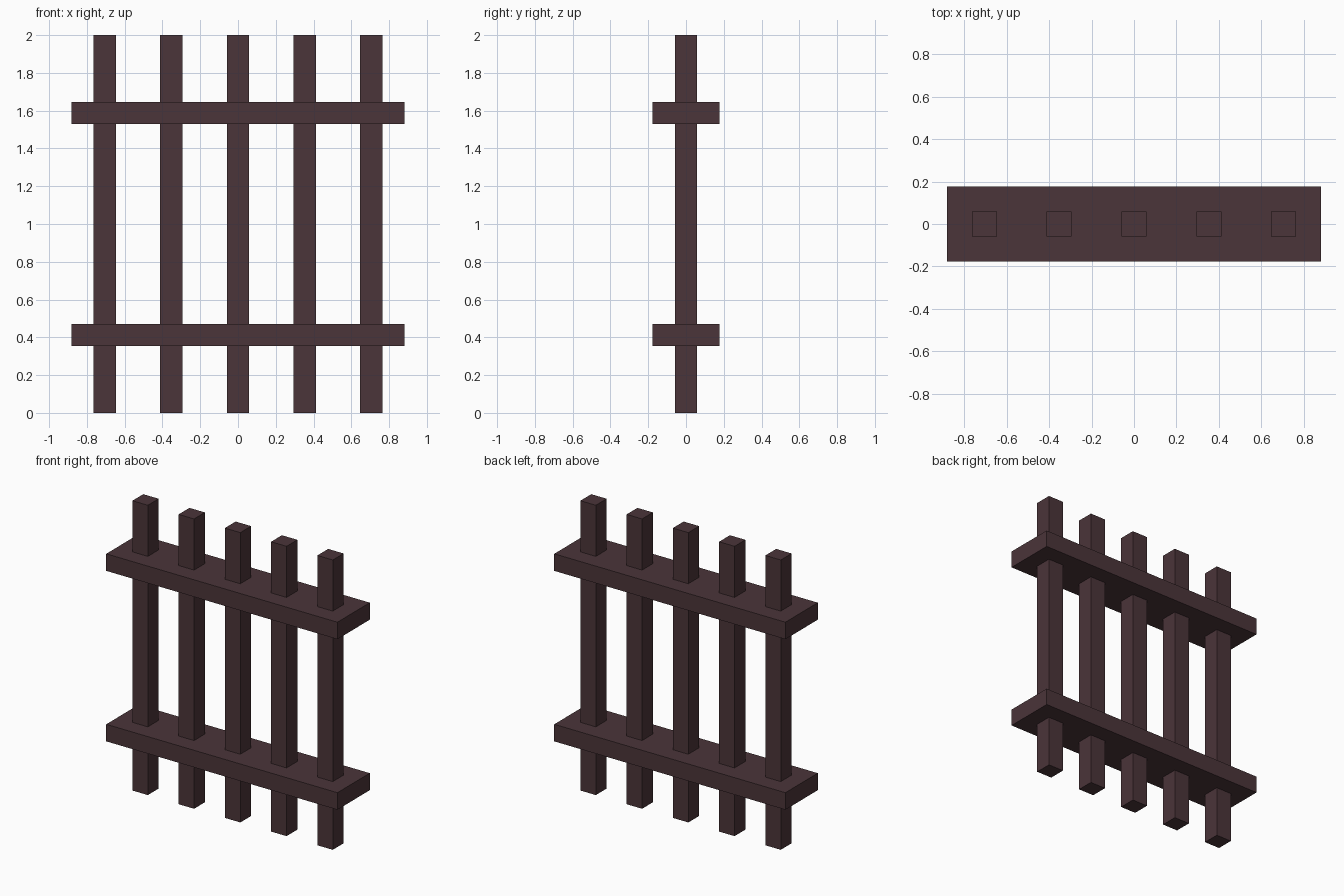
import bpy

# Remove the default cube
cube = bpy.data.objects.get("Cube")
if cube:
    bpy.data.objects.remove(cube, do_unlink=True)

U = 2 / 17  # bar thickness, the module for every size

# Single dark brown colour
COLOUR = (0.070, 0.035, 0.041, 1.0)
brown = bpy.data.materials.new("dark brown")
brown.use_nodes = True
brown.diffuse_color = COLOUR
bsdf = next(n for n in brown.node_tree.nodes if n.type == 'BSDF_PRINCIPLED')
bsdf.inputs["Base Color"].default_value = COLOUR
bsdf.inputs["Roughness"].default_value = 0.8


def box(name, size, centre):
    """Add a box with its size baked into the mesh."""
    bpy.ops.mesh.primitive_cube_add(size=1, location=centre)
    ob = bpy.context.object
    ob.name = name
    ob.scale = size
    bpy.ops.object.transform_apply(location=False, rotation=False, scale=True)
    ob.data.materials.append(brown)
    return ob


# Five upright square bars
for i in range(5):
    box(f"upright_bar_{i + 1}", (U, U, 17 * U), ((i - 2) * 3 * U, 0, 8.5 * U))

# Two flat rails threaded by the bars
for name, z in (("lower_rail", 3.5 * U), ("upper_rail", 13.5 * U)):
    box(name, (15 * U, 3 * U, U), (0, 0, z))
